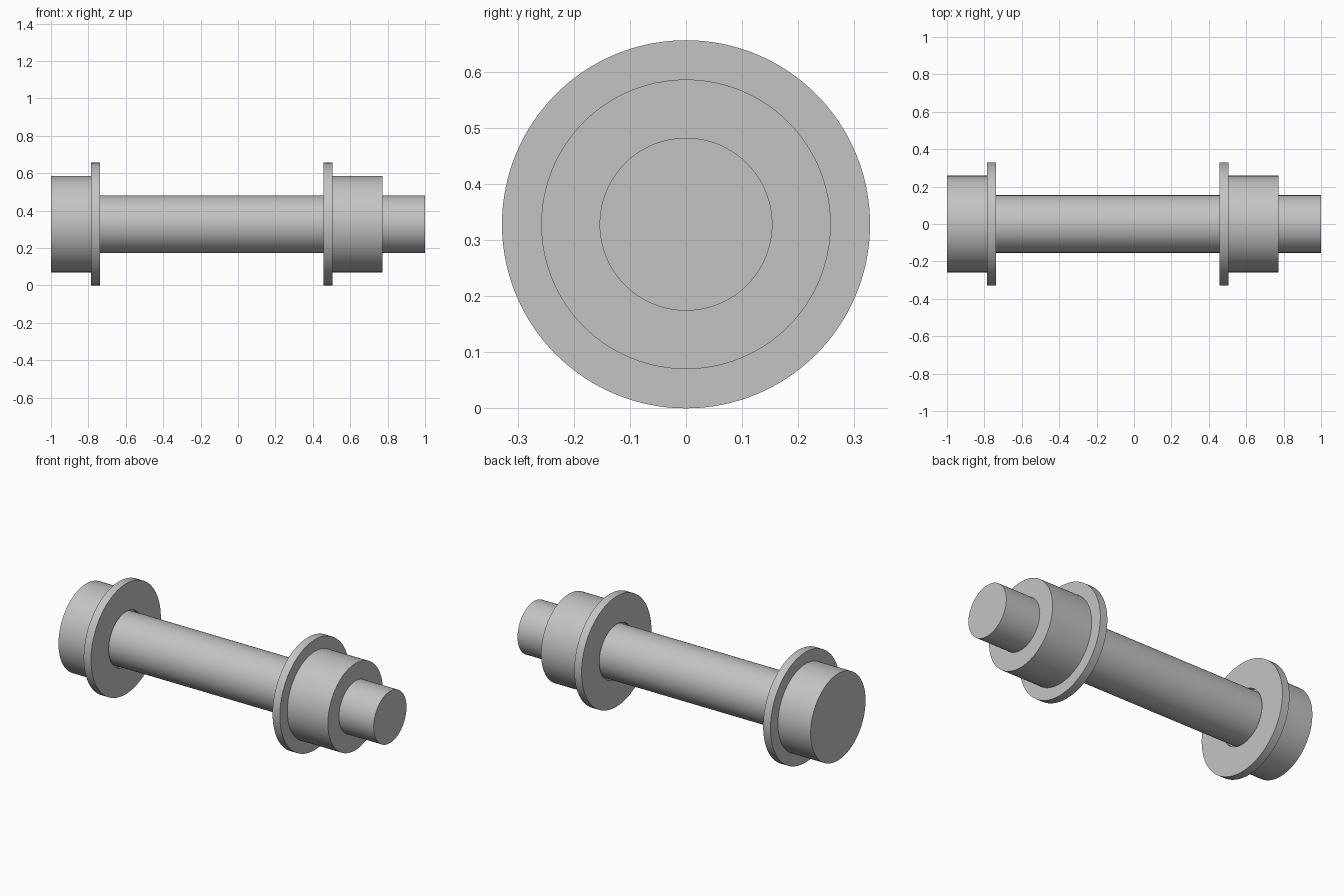
import bpy
import bmesh
import math
from mathutils import Vector

cube = bpy.data.objects.get("Cube")
if cube:
    bpy.data.objects.remove(cube, do_unlink=True)

SIDES = 128
AXIS_Z = 0.328      # height of the shaft centre line
SHAFT_R = 0.154
HUB_R = 0.258
FLANGE_R = 0.328
RELIEF_R = 0.162    # shallow clearance around the shaft at each flange
RELIEF_DEPTH = 0.02

steel = bpy.data.materials.new("light grey steel")
steel.use_nodes = True
color = (0.55, 0.55, 0.55, 1.0)
steel.diffuse_color = color
steel.node_tree.nodes["Principled BSDF"].inputs["Base Color"].default_value = color


def lathe(name, profile):
    """Revolve (x, radius) points around the shaft's centre line."""
    bm = bmesh.new()
    verts = [bm.verts.new((x, 0, r)) for x, r in profile]
    edges = [bm.edges.new(pair) for pair in zip(verts, verts[1:])]
    bmesh.ops.spin(bm, geom=verts + edges, cent=Vector(), axis=(1, 0, 0),
                   angle=math.tau, steps=SIDES)
    bmesh.ops.remove_doubles(bm, verts=bm.verts, dist=0.0001)
    bmesh.ops.recalc_face_normals(bm, faces=bm.faces)
    mesh = bpy.data.meshes.new(name)
    bm.to_mesh(mesh)
    bm.free()
    mesh.materials.append(steel)
    obj = bpy.data.objects.new(name, mesh)
    obj.location.z = AXIS_Z
    bpy.context.collection.objects.link(obj)
    bpy.ops.object.select_all(action="DESELECT")
    obj.select_set(True)
    bpy.context.view_layer.objects.active = obj
    bpy.ops.object.shade_smooth_by_angle(angle=math.radians(30))
    return obj


def flanged_hub(name, end, step, face):
    """Solid hub with its flange at 'face', the side towards the middle."""
    inward = 1 if face > end else -1
    floor = face - inward * RELIEF_DEPTH
    lathe(name, [(end, 0), (end, HUB_R), (step, HUB_R), (step, FLANGE_R),
                 (face, FLANGE_R), (face, RELIEF_R), (floor, RELIEF_R), (floor, 0)])


# Long shaft, ending inside the closed hub
lathe("shaft", [(-0.77, 0), (-0.77, SHAFT_R), (1, SHAFT_R), (1, 0)])

# Hubs with flanges facing each other
flanged_hub("right_end_hub", -1, -0.785, -0.737)
flanged_hub("left_sliding_hub", 0.772, 0.505, 0.457)
